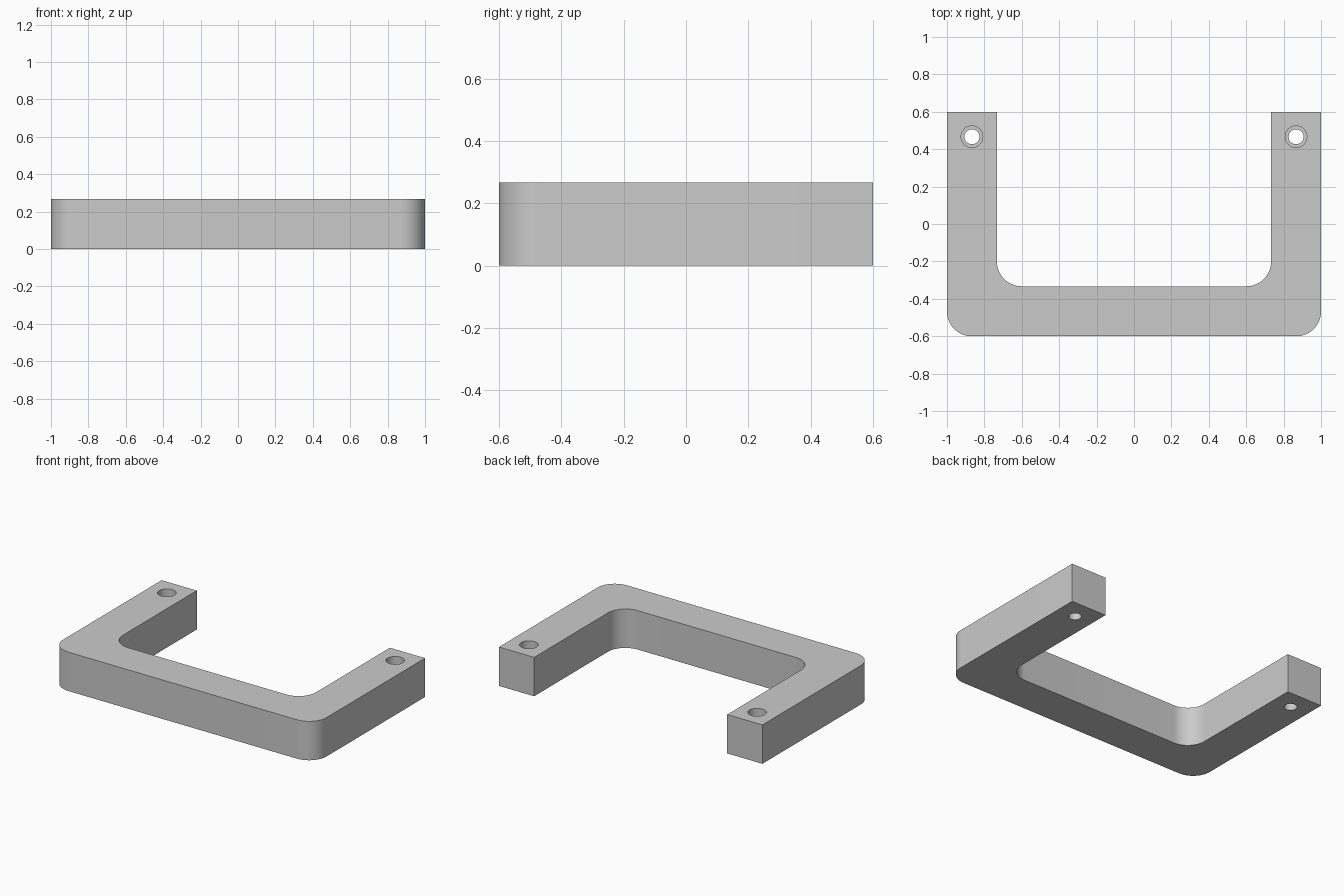
import bpy
import bmesh
from math import cos, sin, pi, radians

HEIGHT = 0.267      # also the width of each bar
DEPTH = 0.6         # half the size in y
RADIUS = 0.133      # corner rounding
STEPS = 16

cube = bpy.data.objects.get("Cube")
if cube:
    bpy.data.objects.remove(cube, do_unlink=True)

grey = bpy.data.materials.new("light grey")
grey.use_nodes = True
grey.diffuse_color = (0.6, 0.6, 0.6, 1)
grey.node_tree.nodes["Principled BSDF"].inputs["Base Color"].default_value = (0.6, 0.6, 0.6, 1)


def corner(x, y, start, end):
    """Points of a quarter circle around (x, y), angles in quarter turns."""
    angles = [(start + (end - start) * i / STEPS) * pi / 2 for i in range(STEPS + 1)]
    return [(x + RADIUS * cos(a), y + RADIUS * sin(a)) for a in angles]


def make_object(name, bm):
    bmesh.ops.recalc_face_normals(bm, faces=bm.faces)
    mesh = bpy.data.meshes.new(name)
    bm.to_mesh(mesh)
    bm.free()
    mesh.materials.append(grey)
    obj = bpy.data.objects.new(name, mesh)
    bpy.context.collection.objects.link(obj)
    return obj


# U-shaped handle: right half of the outline, mirrored for the other half
inner = 1 - HEIGHT
half = corner(1 - RADIUS, -DEPTH + RADIUS, -1, 0)
half += [(1, DEPTH), (inner, DEPTH)]
half += corner(inner - RADIUS, -DEPTH + HEIGHT + RADIUS, 0, -1)
outline = half + [(-x, y) for x, y in reversed(half)]

bm = bmesh.new()
base = bm.faces.new([bm.verts.new((x, y, 0)) for x, y in outline])
top = bmesh.ops.extrude_face_region(bm, geom=[base])["geom"]
bmesh.ops.translate(bm, vec=(0, 0, HEIGHT),
                    verts=[v for v in top if isinstance(v, bmesh.types.BMVert)])
handle = make_object("handle", bm)


# Stepped screw holes near the end of each arm, cut as one lathed shape
def screw_cutter(x, y):
    profile = [(0.04, -0.1), (0.04, HEIGHT / 2), (0.058, HEIGHT / 2), (0.058, HEIGHT + 0.1)]
    count = 40
    bm = bmesh.new()
    rings = [[bm.verts.new((x + r * cos(2 * pi * i / count), y + r * sin(2 * pi * i / count), z))
              for i in range(count)] for r, z in profile]
    for low, high in zip(rings, rings[1:]):
        for i in range(count):
            j = (i + 1) % count
            bm.faces.new((low[i], low[j], high[j], high[i]))
    bm.faces.new(rings[0])
    bm.faces.new(rings[-1])
    cutter = make_object("screw_hole_cutter", bm)
    cutter.hide_render = True
    return cutter


bpy.context.view_layer.objects.active = handle
for side in (-1, 1):
    cutter = screw_cutter(side * (1 - HEIGHT / 2), DEPTH - HEIGHT / 2)
    cut = handle.modifiers.new("screw_hole", "BOOLEAN")
    cut.operation = "DIFFERENCE"
    cut.solver = "EXACT"
    cut.object = cutter
    bpy.ops.object.modifier_apply(modifier=cut.name)
    bpy.data.objects.remove(cutter, do_unlink=True)

# Smooth the rounded corners and hole walls, keep the edges sharp
bpy.ops.object.select_all(action="DESELECT")
handle.select_set(True)
bpy.ops.object.shade_smooth_by_angle(angle=radians(30))
